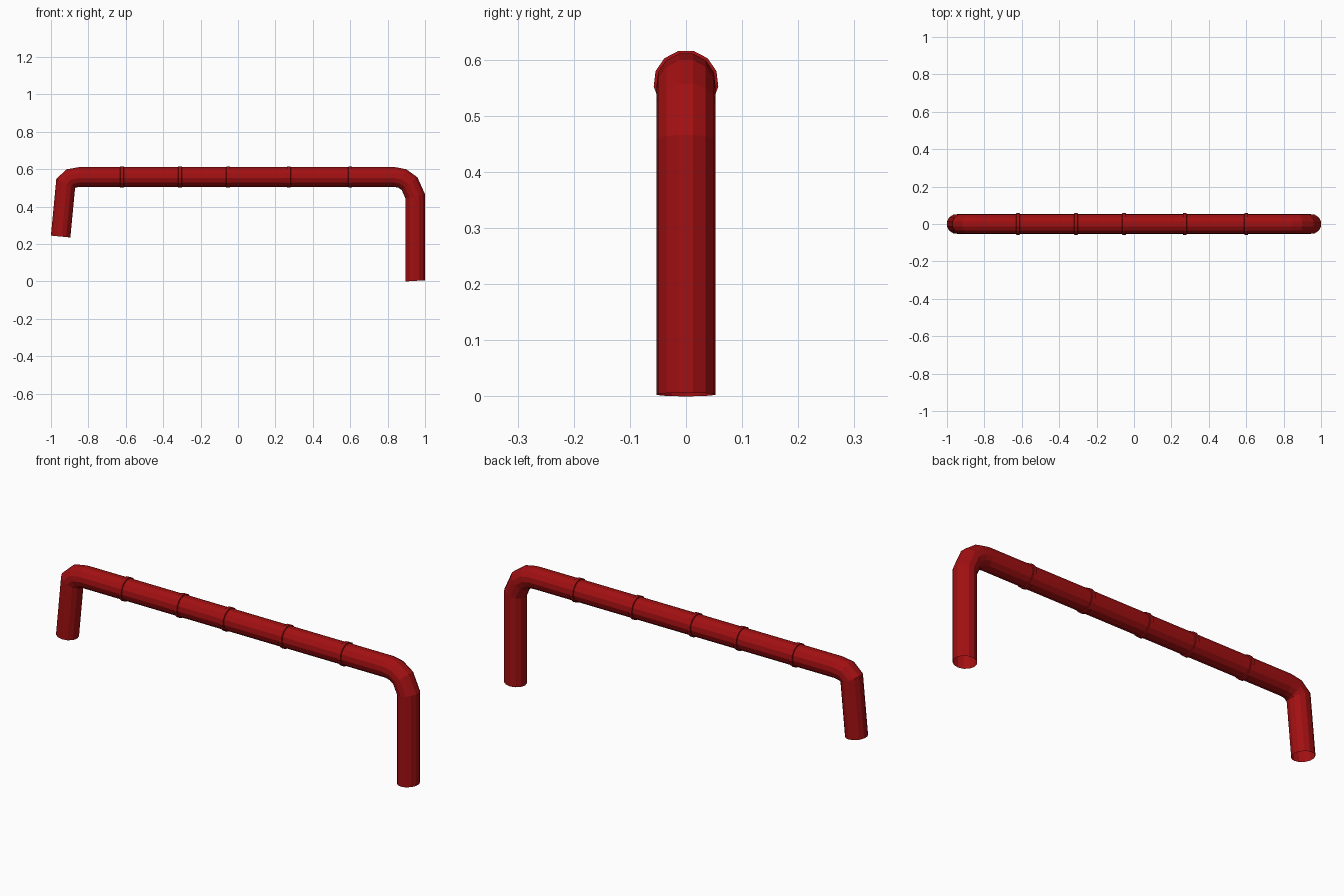
import bpy, bmesh, math
from mathutils import Vector

if "Cube" in bpy.data.objects:
    bpy.data.objects.remove(bpy.data.objects["Cube"])

SIDES = 13
Z = 0.559
mat = bpy.data.materials.new("dark_red")
mat.diffuse_color = (0.36, 0.005, 0.006, 1)
mat.use_nodes = True
mat.node_tree.nodes["Principled BSDF"].inputs["Base Color"].default_value = mat.diffuse_color


def loft(name, sections):
    """Skin rings of SIDES points; a section is (centre, outward axis, radius, stretch)."""
    bm = bmesh.new()
    rings = []
    for c, up, r, stretch in sections:
        ring = []
        for i in range(SIDES):
            a = 2 * math.pi * (i + 0.5) / SIDES
            ring.append(bm.verts.new(c + up * (r * stretch * math.cos(a))
                                     + Vector((0, r * math.sin(a), 0))))
        rings.append(ring)
    for a, b in zip(rings, rings[1:]):
        for i in range(SIDES):
            j = (i + 1) % SIDES
            bm.faces.new((a[i], a[j], b[j], b[i]))
    # make sure the skin faces outwards
    f = bm.faces[:][0] if not hasattr(bm.faces, "ensure_lookup_table") else None
    bm.faces.ensure_lookup_table()
    bm.normal_update()
    f = bm.faces[0]
    mid = (sections[0][0] + sections[1][0]) / 2
    if f.normal.dot(f.calc_center_median() - mid) < 0:
        bmesh.ops.reverse_faces(bm, faces=bm.faces[:])
    me = bpy.data.meshes.new(name)
    bm.to_mesh(me)
    bm.free()
    me.materials.append(mat)
    ob = bpy.data.objects.new(name, me)
    bpy.context.collection.objects.link(ob)
    return ob


# Bent pipe with open ends, mitred at each bend
path = [Vector((x, 0, z)) for x, z in (
    (-0.949, 0.24), (-0.922, 0.524), (-0.893, 0.551), (-0.848, Z),
    (0.838, Z), (0.879, 0.551), (0.918, 0.523), (0.9485, 0.455), (0.9485, 0.003))]
sections = []
for i, p in enumerate(path):
    t0 = (p - path[max(i - 1, 0)]).normalized() if i else (path[1] - p).normalized()
    t1 = (path[i + 1] - p).normalized() if i + 1 < len(path) else t0
    t = (t0 + t1).normalized()
    if i == 0 or i == len(path) - 1:      # ends cut slightly off square
        t = (t + Vector((0.06, 0, 0)) * (1 if i else 0)).normalized()
    up = Vector((-t.z, 0, t.x))
    sections.append((p, up, 0.053, 1 / t.dot(t0)))
loft("bent_pipe", sections)

# Raised joint bands along the horizontal run
for n, x in enumerate((-0.62, -0.31, -0.053, 0.272, 0.60), 1):
    loft(f"joint_band_{n}", [(Vector((x + dx, 0, Z)), Vector((0, 0, 1)), r, 1)
                             for dx, r in ((-0.011, 0.052), (-0.009, 0.058),
                                           (0.009, 0.058), (0.011, 0.052))])
